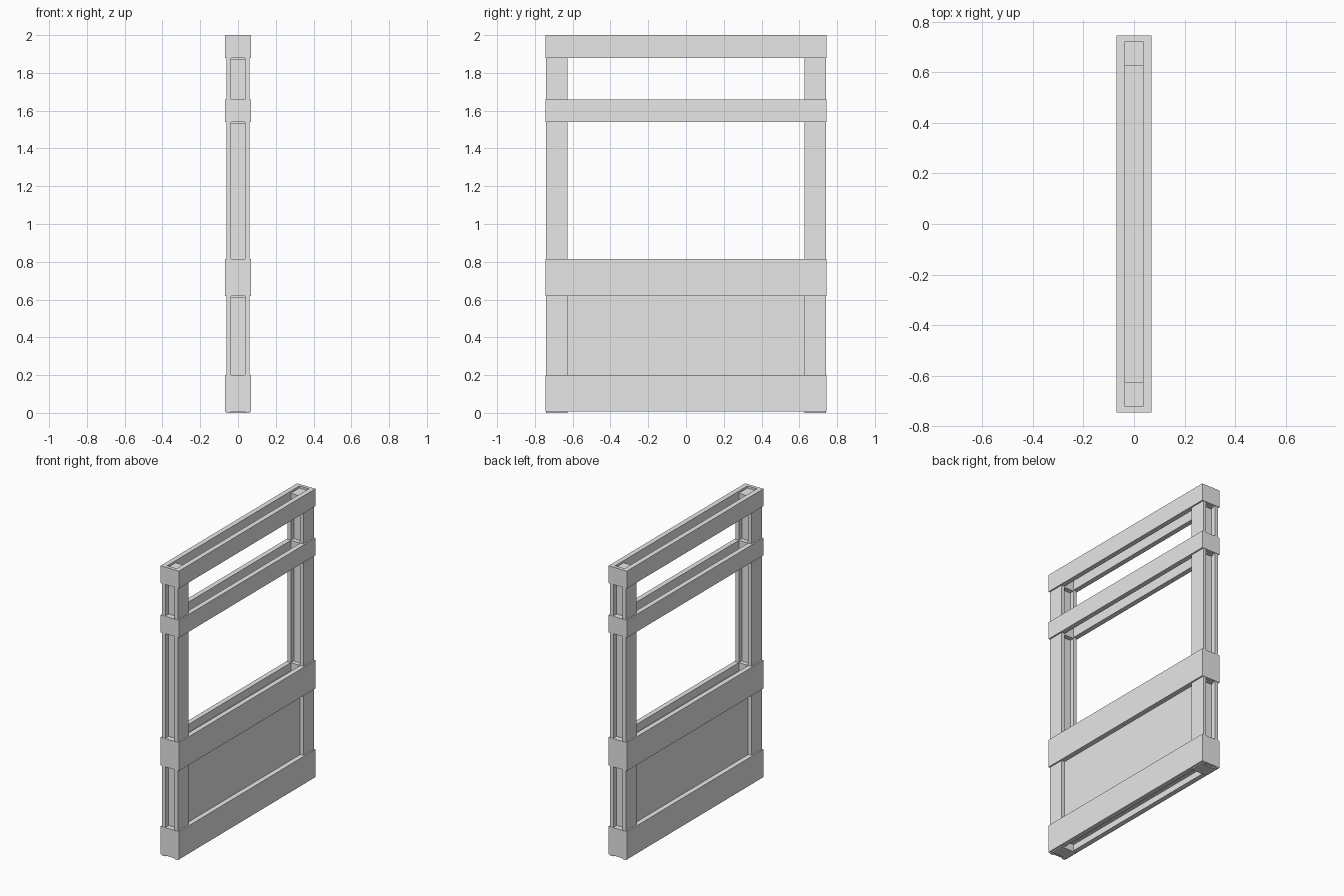
import bpy
import bmesh
from mathutils import Matrix, Vector

cube = bpy.data.objects.get("Cube")
if cube:
    bpy.data.objects.remove(cube, do_unlink=True)

grey = bpy.data.materials.new("light_grey")
grey.use_nodes = True
COLOUR = (0.8, 0.8, 0.8, 1)
grey.diffuse_color = COLOUR
grey.node_tree.nodes["Principled BSDF"].inputs["Base Color"].default_value = COLOUR


def build(name, boxes):
    """One flat-faced object made of boxes given as (x, y, z) ranges."""
    bm = bmesh.new()
    for ranges in boxes:
        centre = Vector([(a + b) / 2 for a, b in ranges])
        size = [abs(b - a) for a, b in ranges]
        bmesh.ops.create_cube(bm, size=1, matrix=Matrix.Translation(centre) @ Matrix.Diagonal((*size, 1)))
    mesh = bpy.data.meshes.new(name)
    bm.to_mesh(mesh)
    bm.free()
    mesh.materials.append(grey)
    obj = bpy.data.objects.new(name, mesh)
    bpy.context.collection.objects.link(obj)


CORE = 0.036      # half thickness of the hollow core
POST = 0.06       # half thickness of the posts
RAIL = 0.07       # half thickness of the rails
END = 0.745       # outer end of the rails
CAP = 0.722       # inner face of the rail end caps
INNER = 0.628     # inner edge of the posts

rails = {
    "bottom_rail": (0.008, 0.2),
    "middle_rail": (0.62, 0.815),
    "upper_rail": (1.54, 1.66),
    "top_rail": (1.88, 2.0),
}

# Rails: two long boards closed by end caps, open above and below
for name, z in rails.items():
    boards = [((s * CORE, s * RAIL), (-END, END), z) for s in (-1, 1)]
    caps = [((-CORE, CORE), (s * CAP, s * END), z) for s in (-1, 1)]
    build(name, boards + caps)

# Posts: paired planks on a central web, filled solid where the rails cross
for side, s in (("back", 1), ("front", -1)):
    planks = [((t * CORE, t * POST), (s * INNER, s * 0.742), (0, 1.985)) for t in (-1, 1)]
    web = [((-CORE, CORE), (s * 0.66, s * 0.705), (0, 1.985))]
    build(side + "_post", planks + web)
    fills = [((-CORE, CORE), (s * INNER, s * CAP), (max(a - 0.008, 0), min(b, 1.985)))
             for a, b in rails.values()]
    build(side + "_post_blocks", fills)

# Solid panel held between the bottom and middle rails
build("lower_panel", [((-CORE, CORE), (-INNER - 0.03, INNER + 0.03), (0.05, 0.76))])
